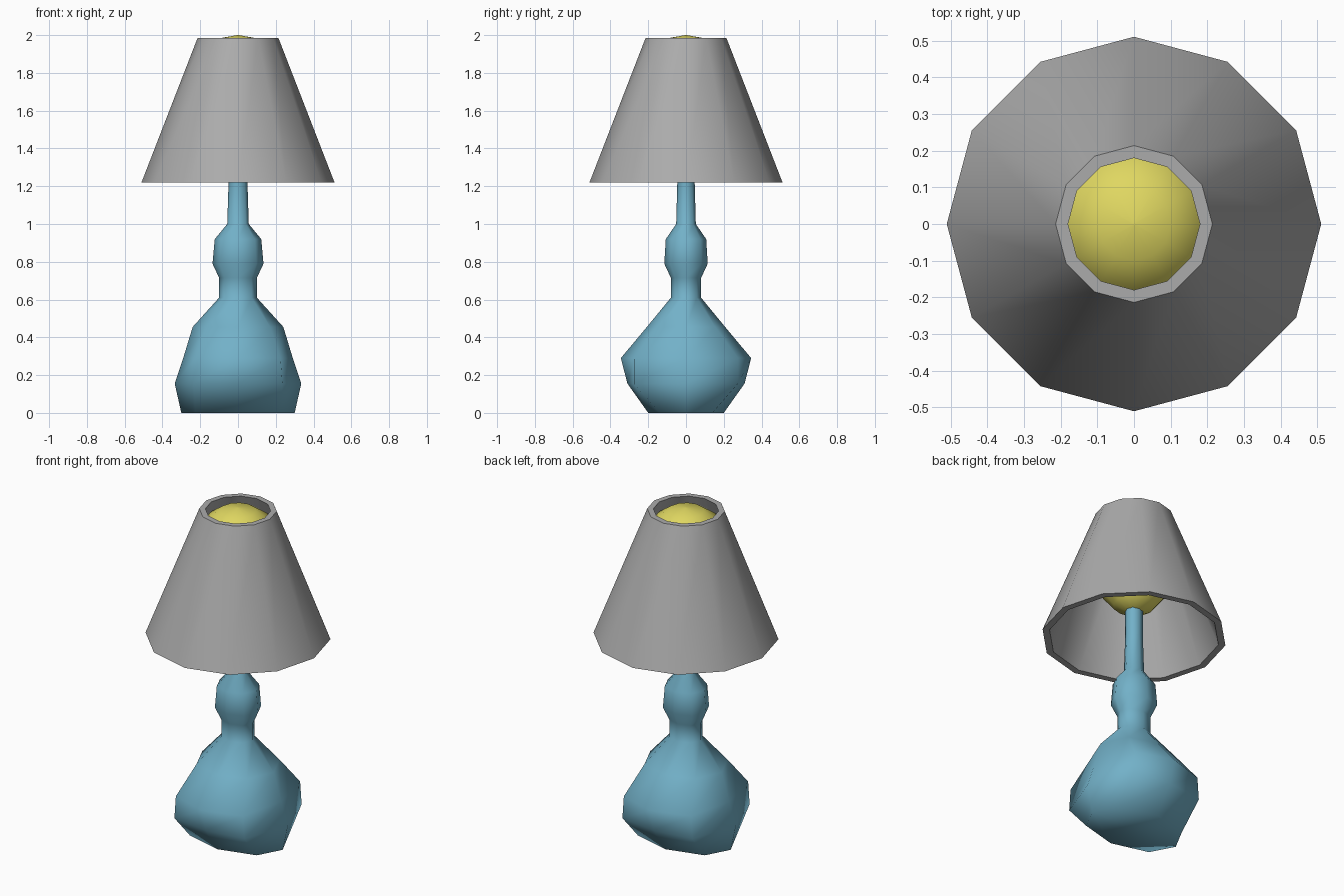
import bpy, bmesh, math

if "Cube" in bpy.data.objects:
    bpy.data.objects.remove(bpy.data.objects["Cube"])


def material(name, rgb):
    m = bpy.data.materials.new(name)
    m.diffuse_color = (*rgb, 1)
    m.use_nodes = True
    m.node_tree.nodes["Principled BSDF"].inputs["Base Color"].default_value = m.diffuse_color
    return m


blue = material("blue_ceramic", (0.17, 0.44, 0.58))
grey = material("grey_fabric", (0.41, 0.41, 0.41))
yellow = material("warm_bulb", (0.74, 0.68, 0.12))


def loft(name, rings, mat, angle, cap=True, loop=False):
    """Skin a stack of equal-length rings of points."""
    bm = bmesh.new()
    rows = [[bm.verts.new(p) for p in ring] for ring in rings]
    n = len(rows[0])
    pairs = list(zip(rows, rows[1:]))
    if loop:
        pairs.append((rows[-1], rows[0]))
    for a, b in pairs:
        for i in range(n):
            j = (i + 1) % n
            bm.faces.new((a[i], a[j], b[j], b[i]))
    if cap:
        bm.faces.new(rows[0][::-1])
        bm.faces.new(rows[-1])
    bmesh.ops.remove_doubles(bm, verts=bm.verts, dist=1e-5)
    bmesh.ops.recalc_face_normals(bm, faces=bm.faces)
    me = bpy.data.meshes.new(name)
    bm.to_mesh(me)
    bm.free()
    me.materials.append(mat)
    ob = bpy.data.objects.new(name, me)
    bpy.context.collection.objects.link(ob)
    bpy.ops.object.select_all(action='DESELECT')
    ob.select_set(True)
    bpy.context.view_layer.objects.active = ob
    bpy.ops.object.shade_smooth_by_angle(angle=math.radians(angle))
    return ob


def octagon(z, rx, ry, dx=None, dy=None):
    """Eight points: axis half-widths rx, ry and diagonal corner (dx, dy)."""
    dx = dx or rx * 0.72
    dy = dy or ry * 0.72
    return [(rx, 0, z), (dx, dy, z), (0, ry, z), (-dx, dy, z),
            (-rx, 0, z), (-dx, -dy, z), (0, -ry, z), (dx, -dy, z)]


def circle(z, r, n=12):
    return [(r * math.cos(2 * math.pi * i / n), r * math.sin(2 * math.pi * i / n), z)
            for i in range(n)]


# lamp base: squarish lower body, neck, small bulge and stem
loft("lamp_base", [
    octagon(0.0, 0.30, 0.20, 0.225, 0.14),
    octagon(0.155, 0.335, 0.31, 0.235, 0.275),
    octagon(0.29, 0.29, 0.345, 0.225, 0.275),
    octagon(0.455, 0.24, 0.207, 0.17, 0.155),
    octagon(0.61, 0.10, 0.08),
    octagon(0.715, 0.10, 0.08),
    octagon(0.79, 0.135, 0.115),
    octagon(0.92, 0.123, 0.107),
    octagon(1.0, 0.057, 0.052),
    octagon(1.22, 0.05, 0.046),
    octagon(1.42, 0.05, 0.046),
], blue, 75)

# lampshade: hollow truncated cone with wall thickness
loft("lampshade", [
    circle(1.22, 0.511), circle(1.985, 0.214),
    circle(1.985, 0.18), circle(1.22, 0.472),
], grey, 40, cap=False, loop=True)

# bulb: wide rounded top, tapering towards the stem
loft("bulb", [circle(z, r) for z, r in (
    (1.38, 0.04), (1.42, 0.115), (1.50, 0.18), (1.61, 0.232), (1.73, 0.25),
    (1.84, 0.225), (1.93, 0.178), (1.983, 0.10), (2.0, 0.004))], yellow, 60)
